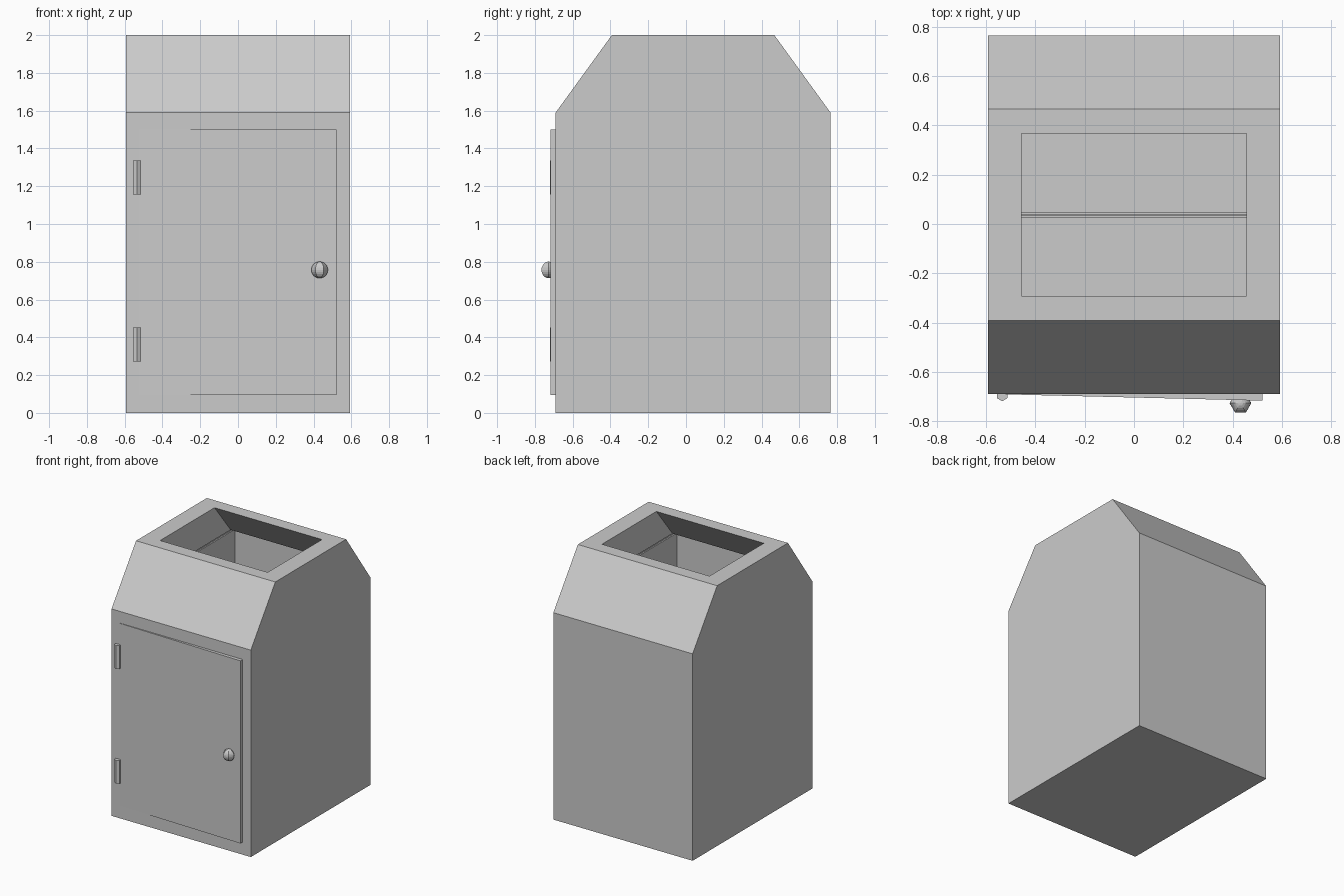
import bpy, bmesh, math
from mathutils import Matrix, Vector

if "Cube" in bpy.data.objects:
    bpy.data.objects.remove(bpy.data.objects["Cube"])


def make(name, bm):
    bmesh.ops.recalc_face_normals(bm, faces=bm.faces)
    me = bpy.data.meshes.new(name)
    bm.to_mesh(me)
    bm.free()
    ob = bpy.data.objects.new(name, me)
    bpy.context.scene.collection.objects.link(ob)
    return ob


def prism(name, profile, hx):
    """Extrude a (y, z) profile along x from -hx to hx."""
    bm = bmesh.new()
    face = bm.faces.new([bm.verts.new((-hx, y, z)) for y, z in profile])
    ext = bmesh.ops.extrude_face_region(bm, geom=[face])
    verts = [g for g in ext["geom"] if isinstance(g, bmesh.types.BMVert)]
    bmesh.ops.translate(bm, verts=verts, vec=(2 * hx, 0, 0))
    return make(name, bm)


def box_bm(x0, x1, y0, y1, z0, z1):
    bm = bmesh.new()
    bmesh.ops.create_cube(bm, size=1)
    for v in bm.verts:
        v.co = Vector(((x0, x1)[v.co.x > 0], (y0, y1)[v.co.y > 0], (z0, z1)[v.co.z > 0]))
    return bm


def cut(target, cutter):
    mod = target.modifiers.new("cut", 'BOOLEAN')
    mod.operation = 'DIFFERENCE'
    mod.solver = 'EXACT'
    mod.object = cutter
    bpy.context.view_layer.objects.active = target
    bpy.ops.object.modifier_apply(modifier=mod.name)
    bpy.data.objects.remove(cutter)


MID = 0.0375   # y of the cabinet's centre plane


def sym(half):
    """Mirror a (half depth, z) outline about the centre plane."""
    return [(MID + d, z) for d, z in half] + [(MID - d, z) for d, z in reversed(half)]


# Cabinet with sloped shoulders, hollowed out
body = prism("cabinet", sym([(0.7275, 0), (0.7275, 1.59), (0.43, 2.0)]), 0.592)
cut(body, prism("cavity_cutter", sym([(0.60, 0.06), (0.60, 1.755)]), 0.475))
cut(body, prism("chute_cutter", sym([(0.53, 1.75), (0.33, 2.0), (0.33, 2.1)]), 0.457))
cut(body, make("doorway_cutter", box_bm(-0.522, 0.522, -0.8, -0.5, 0.095, 1.5)))

# Two open bins standing front and back inside
for name, y0, y1 in (("front_bin", MID - 0.597, MID - 0.001),
                     ("back_bin", MID + 0.001, MID + 0.597)):
    bm = box_bm(-0.472, 0.472, y0, y1, 0.062, 1.735)
    top = max(bm.faces, key=lambda f: f.calc_center_median().z)
    bmesh.ops.inset_region(bm, faces=[top], thickness=0.014)
    ext = bmesh.ops.extrude_discrete_faces(bm, faces=[top])
    bmesh.ops.translate(bm, verts=ext["faces"][0].verts, vec=(0, 0, -1.65))
    make(name, bm)

# Door, slightly ajar about its hinge line
HINGE = Vector((-0.535, -0.692, 0))
swing = Matrix.Translation(HINGE) @ Matrix.Rotation(math.radians(-1.4), 4, 'Z') @ Matrix.Translation(-HINGE)
bm = box_bm(-0.521, 0.522, -0.691, -0.62, 0.096, 1.499)
bmesh.ops.transform(bm, matrix=swing, verts=bm.verts)
make("door", bm)

# Hexagonal hinge pins
for name, z in (("lower_hinge", 0.363), ("upper_hinge", 1.245)):
    bm = bmesh.new()
    bmesh.ops.create_cone(bm, cap_ends=True, segments=6, radius1=0.024, radius2=0.024, depth=0.18)
    edge = max(bm.verts, key=lambda v: v.co.y).co
    turn = math.pi / 2 - math.atan2(edge.y, edge.x)
    bmesh.ops.rotate(bm, verts=bm.verts, matrix=Matrix.Rotation(turn, 3, 'Z'))
    bmesh.ops.translate(bm, verts=bm.verts, vec=(-0.535, -0.695, z))
    make(name, bm)

# Six-sided knob, flat facet to the front
bm = bmesh.new()
bmesh.ops.create_uvsphere(bm, u_segments=6, v_segments=12, radius=0.044)
side = max(bm.verts, key=lambda v: v.co.x ** 2 + v.co.y ** 2).co
bmesh.ops.rotate(bm, verts=bm.verts, matrix=Matrix.Rotation(-math.atan2(side.y, side.x), 3, 'Z'))
bmesh.ops.translate(bm, verts=bm.verts, vec=(0.432, -0.727, 0.757))
make("knob", bm)
